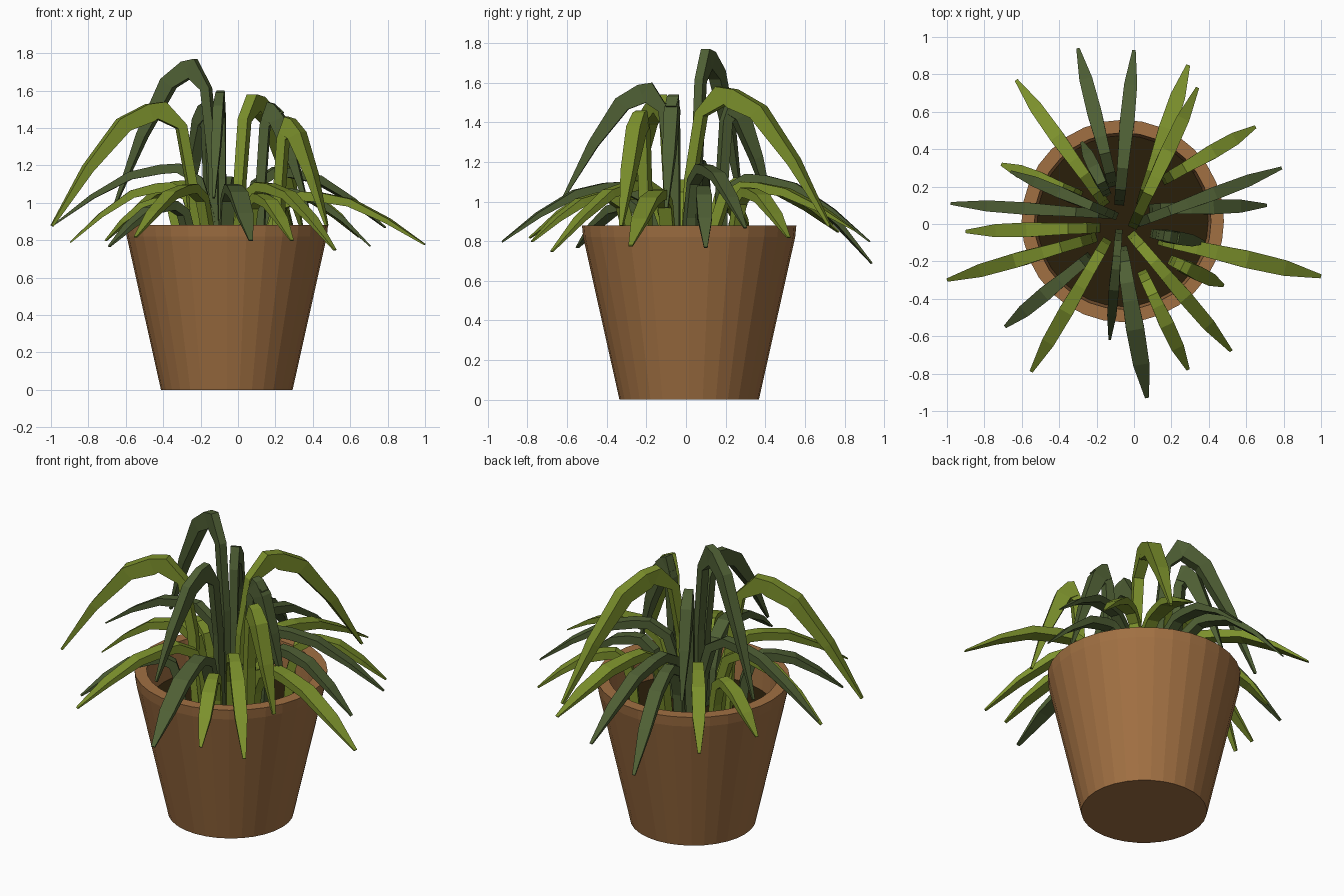
import bpy
import bmesh
import math
from mathutils import Vector

cube = bpy.data.objects.get("Cube")
if cube:
    bpy.data.objects.remove(cube, do_unlink=True)


def material(name, colour):
    mat = bpy.data.materials.new(name)
    mat.use_nodes = True
    rgba = (*colour, 1)
    mat.diffuse_color = rgba
    bsdf = next(n for n in mat.node_tree.nodes if n.type == "BSDF_PRINCIPLED")
    bsdf.inputs["Base Color"].default_value = rgba
    return mat


terracotta = material("terracotta", (0.355, 0.162, 0.055))
earth = material("dark_earth", (0.023, 0.013, 0.003))
light_green = material("light_green", (0.2, 0.28, 0.025))
dark_green = material("dark_green", (0.078, 0.115, 0.035))

SOIL_Z = 0.68
POT_CENTRE = Vector((-0.06, 0.016, 0))


def finish(name, bm, mat):
    bmesh.ops.recalc_face_normals(bm, faces=bm.faces)
    mesh = bpy.data.meshes.new(name)
    bm.to_mesh(mesh)
    bm.free()
    mesh.materials.append(mat)
    obj = bpy.data.objects.new(name, mesh)
    bpy.context.collection.objects.link(obj)
    return obj


def loft(rings):
    """Skin a list of closed rings and cap both ends."""
    bm = bmesh.new()
    loops = [[bm.verts.new(p) for p in ring] for ring in rings]
    for a, b in zip(loops, loops[1:]):
        for i in range(len(a)):
            j = (i + 1) % len(a)
            bm.faces.new((a[i], a[j], b[j], b[i]))
    bm.faces.new(loops[0])
    bm.faces.new(loops[-1])
    return bm


def circle(radius, z, sides=32):
    turn = math.tau / sides
    return [POT_CENTRE + Vector((radius * math.cos(i * turn), radius * math.sin(i * turn), z))
            for i in range(sides)]


# Tapered pot with an upright lip and a hollow top
pot_profile = [(0.352, 0), (0.535, 0.82), (0.541, 0.88), (0.472, 0.88), (0.456, SOIL_Z - 0.02)]
finish("pot", loft([circle(r, z) for r, z in pot_profile]), terracotta)

# Soil disc
finish("soil", loft([circle(0.456, SOIL_Z - 0.015), circle(0.458, SOIL_Z)]), earth)

# Shared leaf arch: reach along the leaf, height share, width, thickness
ARCH = [(0, 0, 0.05, 0.05), (0.03, 0.5, 0.054, 0.05), (0.1, 0.86, 0.058, 0.052),
        (0.24, 1, 0.06, 0.058), (0.36, 0.98, 0.066, 0.056), (0.55, 0.86, 0.078, 0.048),
        (0.78, 0.48, 0.07, 0.03), (1, 0, 0.018, 0.008)]


def leaf(name, mat, bx, by, tx, ty, peak, tip_z, broad=1):
    base, reach = Vector((bx, by, 0)), Vector((tx - bx, ty - by, 0))
    side = reach.cross(Vector((0, 0, 1))).normalized()
    # Tall leaves are deeper through the bend
    depth = 1.75 if peak > 1.4 else 0.9
    path = []
    for along, share, _, _ in ARCH:
        foot = SOIL_Z - 0.02 if along < 0.24 else tip_z
        path.append(base + reach * along + Vector((0, 0, foot + (peak - foot) * share)))
    rings = []
    for i, (along, _, width, thick) in enumerate(ARCH):
        tangent = path[min(i + 1, len(path) - 1)] - path[max(i - 1, 0)]
        bend = depth if along > 0.1 else 1
        up = side.cross(tangent).normalized() * thick * bend
        half = side * width * broad / 2
        p = path[i]
        rings.append([p + half, p - half, p - half - up, p + half - up])
    finish(name, loft(rings), mat)


# Leaves: root x, root y, tip x, tip y, peak height, tip height, optional breadth
light_leaves = [
    (-0.15, 0.1, -0.63, 0.77, 1.12, 0.85),
    (0.04, 0.1, 0.29, 0.85, 1.1, 0.86, 1.15),
    (-0.01, -0.02, 0.34, 0.73, 1.58, 0.88),
    (0.15, 0.23, 0.65, 0.52, 1.07, 0.82),
    (0.13, -0.08, 1.0, -0.28, 1.06, 0.78, 1.2),
    (0.19, -0.19, 0.48, -0.33, 1.46, 0.88),
    (-0.02, -0.05, 0.52, -0.68, 1.11, 0.75),
    (0.04, -0.25, 0.29, -0.78, 1.05, 0.8),
    (-0.14, -0.08, -0.55, -0.79, 1.1, 0.82),
    (-0.2, -0.07, -1.0, -0.3, 1.54, 0.88),
    (-0.18, -0.02, -0.9, -0.04, 1.11, 0.79),
    (-0.28, 0.15, -0.71, 0.32, 1.03, 0.8),
]
dark_leaves = [
    (-0.11, 0.2, -0.3, 0.94, 1.12, 0.69),
    (-0.08, 0.1, 0.0, 0.93, 1.14, 0.8),
    (0.0, 0.0, 0.79, 0.3, 1.19, 0.87, 0.9),
    (0.08, 0.08, 0.71, 0.1, 1.08, 0.77),
    (0.09, -0.05, 0.38, -0.1, 1.54, 0.97, 0.9),
    (-0.07, -0.12, 0.07, -0.93, 1.1, 0.8, 1.25),
    (-0.08, -0.03, -0.13, -0.62, 1.6, 1.03, 0.7),
    (-0.23, -0.17, -0.69, -0.55, 1.01, 0.77),
    (-0.1, 0.05, -0.98, 0.11, 1.21, 0.89, 0.85),
    (-0.09, 0.04, -0.66, 0.28, 1.77, 1.0, 0.8),
    (-0.14, 0.15, -0.28, 0.44, 1.53, 0.95, 0.85),
]
for label, mat, leaves in (("light", light_green, light_leaves), ("dark", dark_green, dark_leaves)):
    for n, spec in enumerate(leaves, 1):
        leaf(f"{label}_leaf_{n}", mat, *spec)
